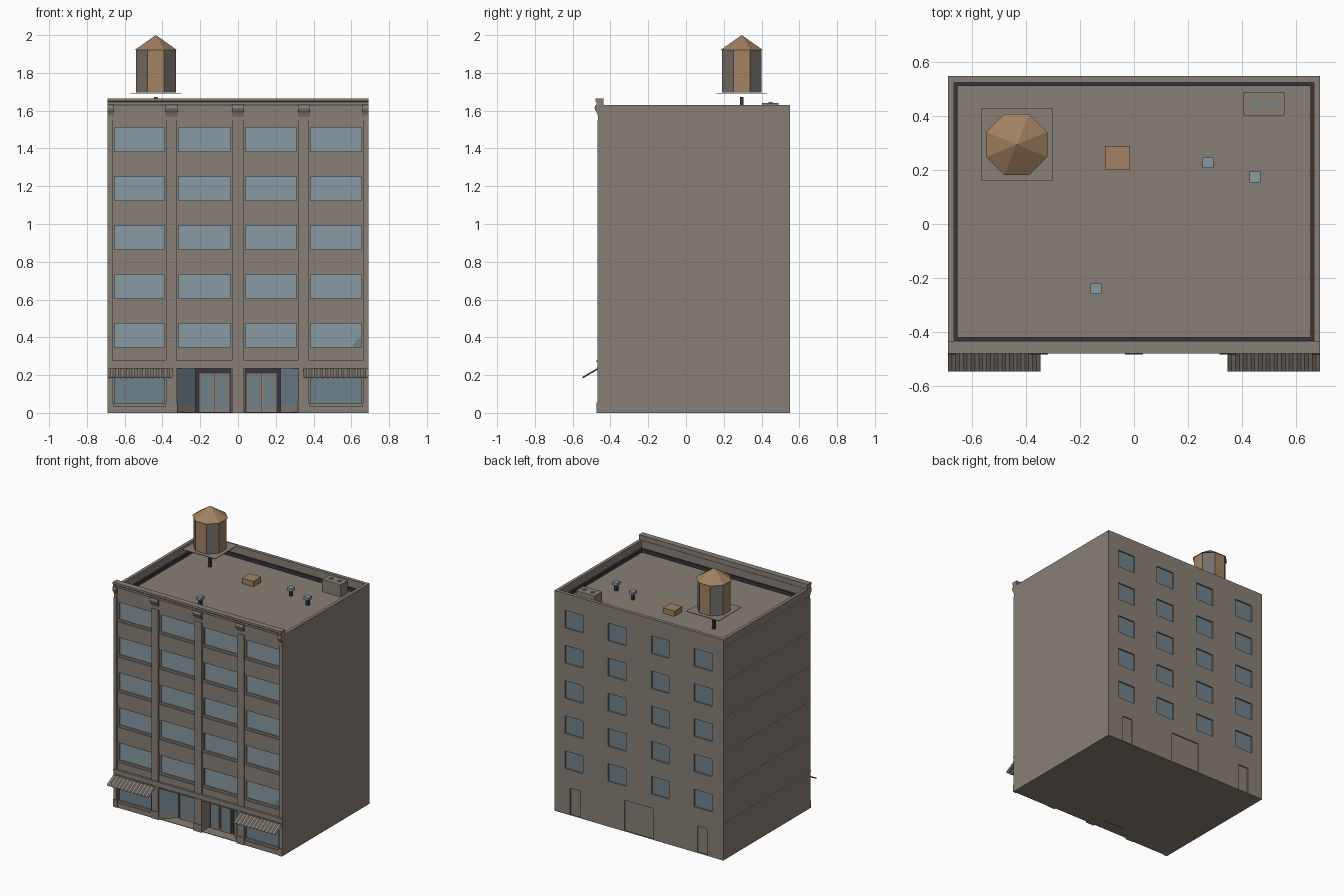
import bpy, bmesh, math
from mathutils import Vector

cube = bpy.data.objects.get("Cube")
if cube:
    bpy.data.objects.remove(cube)


def material(name, rgb):
    m = bpy.data.materials.new(name)
    m.use_nodes = True
    m.diffuse_color = (*rgb, 1)
    m.node_tree.nodes["Principled BSDF"].inputs["Base Color"].default_value = (*rgb, 1)
    return m


WALL = material("taupe masonry", (0.25, 0.215, 0.18))
GLASS = material("pale blue glass", (0.25, 0.32, 0.37))
SHADE = material("dark blue glass", (0.16, 0.22, 0.26))
DARK = material("charcoal metal", (0.04, 0.037, 0.045))
WOOD = material("tan wood", (0.36, 0.225, 0.125))
GREY = material("weathered grey wood", (0.18, 0.16, 0.145))


def finish(name, bm, mats):
    me = bpy.data.meshes.new(name)
    bm.to_mesh(me)
    bm.free()
    for m in mats:
        me.materials.append(m)
    ob = bpy.data.objects.new(name, me)
    bpy.context.scene.collection.objects.link(ob)
    return ob


def box(name, x0, x1, y0, y1, z0, z1, mat=WALL):
    bm = bmesh.new()
    bmesh.ops.create_cube(bm, size=1)
    for v in bm.verts:
        v.co = (x0 if v.co.x < 0 else x1, y0 if v.co.y < 0 else y1, z0 if v.co.z < 0 else z1)
    return finish(name, bm, [mat])


def prism(name, outline, vec, mat):
    """Extrude a closed outline along a vector."""
    bm = bmesh.new()
    f = bm.faces.new([bm.verts.new(p) for p in outline])
    ext = bmesh.ops.extrude_face_region(bm, geom=[f], use_keep_orig=True)
    moved = [g for g in ext["geom"] if isinstance(g, bmesh.types.BMVert)]
    bmesh.ops.translate(bm, verts=moved, vec=vec)
    bmesh.ops.recalc_face_normals(bm, faces=bm.faces)
    return finish(name, bm, [mat])


def relief(name, rects, back):
    """Wall slab in xz whose cells step in and out; later rectangles override earlier ones."""
    mats = [WALL, GLASS, SHADE]
    xs = sorted({round(v, 4) for r in rects for v in r[:2]})
    zs = sorted({round(v, 4) for r in rects for v in r[2:4]})
    out = 1 if rects[0][4] > back else -1
    nx, nz = len(xs) - 1, len(zs) - 1

    def cell(i, k):
        if not (0 <= i < nx and 0 <= k < nz):
            return back, WALL
        cx, cz = (xs[i] + xs[i + 1]) / 2, (zs[k] + zs[k + 1]) / 2
        hit = [r for r in rects if r[0] < cx < r[1] and r[2] < cz < r[3]][-1]
        return hit[4], hit[5]

    bm = bmesh.new()

    def quad(pts, normal, mat=WALL):
        f = bm.faces.new([bm.verts.new(p) for p in pts])
        f.normal_update()
        if f.normal.dot(Vector(normal)) < 0:
            f.normal_flip()
        f.material_index = mats.index(mat)

    for i in range(nx + 1):
        for k in range(nz + 1):
            y, m = cell(i, k)
            x0, z0 = xs[i], zs[k]
            if i < nx and k < nz:
                x1, z1 = xs[i + 1], zs[k + 1]
                for depth, mat, s in ((y, m, out), (back, WALL, -out)):
                    quad([(x0, depth, z0), (x1, depth, z0), (x1, depth, z1), (x0, depth, z1)],
                         (0, s, 0), mat)
            # Jambs, sills and soffits between neighbouring depths
            yl, yd = cell(i - 1, k)[0], cell(i, k - 1)[0]
            if k < nz and abs(yl - y) > 1e-5:
                quad([(x0, y, z0), (x0, yl, z0), (x0, yl, zs[k + 1]), (x0, y, zs[k + 1])],
                     (out * (yl - y), 0, 0))
            if i < nx and abs(yd - y) > 1e-5:
                quad([(x0, y, z0), (x0, yd, z0), (xs[i + 1], yd, z0), (xs[i + 1], y, z0)],
                     (0, 0, out * (yd - y)))
    bmesh.ops.remove_doubles(bm, verts=bm.verts, dist=1e-5)
    return finish(name, bm, mats)


W, FRONT, REAR, ROOF, TOP, STEP = 0.69, -0.468, 0.55, 1.55, 1.63, 0.26
BAYS = [(-0.665, -0.38), (-0.325, -0.03), (0.03, 0.32), (0.375, 0.665)]

# Front facade: piers, spandrels, framed windows, shopfronts and entry recesses
rects = [(-W, W, 0, ROOF, FRONT, WALL)]
for n, (a, b) in enumerate(BAYS):
    rects.append((a, b, 0.28, ROOF, FRONT + 0.01, WALL))
    for k in range(5):
        z = 0.345 + STEP * k
        rects += [(a, b, z - 0.015, z + 0.145, FRONT + 0.016, WALL),
                  (a + 0.01, b - 0.01, z, z + 0.127, FRONT + 0.026, GLASS)]
    if n in (0, 3):
        rects += [(a, b, 0.035, 0.235, FRONT + 0.008, WALL),
                  (a + 0.01, b - 0.01, 0.05, 0.225, FRONT + 0.02, SHADE)]
    else:
        rects.append((a, b, 0, 0.235, -0.37, WALL))
relief("front_facade", rects, -0.35)

# Rear wall with small windows, two service doors and a loading door
rects = [(-W, W, 0, TOP, REAR, WALL), (-0.12, 0.12, 0, 0.23, REAR - 0.008, WALL)]
for s in (-1, 1):
    rects.append((s * 0.52 - 0.042, s * 0.52 + 0.042, 0, 0.2, REAR - 0.008, WALL))
for x in (-0.525, -0.175, 0.18, 0.53):
    for k in range(5):
        z = 0.335 + STEP * k
        rects.append((x - 0.073, x + 0.073, z, z + 0.13, REAR - 0.01, SHADE))
relief("rear_wall", rects, 0.525)

# Side walls, base, roof deck and front parapet
for side, s in (("left", 1), ("right", -1)):
    x0, x1 = sorted((s * 0.667, s * W))
    box(side + "_wall", x0, x1, FRONT + 0.002, REAR - 0.001, 0, TOP)
box("ground_slab", -W + 0.001, W - 0.001, -0.46, REAR - 0.001, 0, 0.004)
box("roof_deck", -0.67, 0.67, -0.45, 0.53, ROOF - 0.03, ROOF)
box("front_parapet", -W, W, FRONT + 0.004, -0.433, ROOF, TOP)
for k in range(6):
    z = 0.265 + STEP * k
    box("floor_joint", -W - 0.001, -W + 0.01, FRONT + 0.01, REAR - 0.01, z, z + 0.006)

# Dark flashing where the parapet meets the roof
for s in (-1, 1):
    x0, x1 = sorted((s * 0.654, s * 0.668))
    box("side_flashing", x0, x1, -0.434, 0.526, ROOF, ROOF + 0.025, DARK)
box("front_flashing", -0.66, 0.66, -0.434, -0.42, ROOF, ROOF + 0.025, DARK)
box("rear_flashing", -0.66, 0.66, 0.512, 0.526, ROOF, ROOF + 0.025, DARK)

# Cornice profile swept across the front, with rounded brackets over the piers
cornice = [(-0.436, 1.625), (-0.436, 1.665), (-0.48, 1.665), (-0.48, 1.65),
           (-0.475, 1.645), (-0.475, 1.635), (-0.47, 1.625)]
prism("cornice", [(-W, y, z) for y, z in cornice], (2 * W, 0, 0), WALL)
bracket = [(-0.46, 1.63), (-0.48, 1.63), (-0.484, 1.615), (-0.479, 1.6), (-0.472, 1.59), (-0.46, 1.56)]
for a, b in [(-W, -0.66), (-0.385, -0.32), (-0.033, 0.033), (0.317, 0.38), (0.66, W)]:
    prism("cornice_bracket", [(a, y, z) for y, z in bracket], (b - a, 0, 0), WALL)
    box("pier_plinth", a, b, FRONT - 0.005, FRONT + 0.01, 0, 0.055)
box("storefront_band", -W, W, FRONT - 0.004, FRONT + 0.01, 0.235, 0.243)
box("storefront_ledge", -W, W, FRONT - 0.006, FRONT + 0.01, 0.27, 0.28)

# Small dark quarter disc in the corner of one window
arc = [(0.65 - 0.042 * math.cos(t * math.pi / 12), FRONT + 0.024, 0.346 + 0.05 * math.sin(t * math.pi / 12))
       for t in range(7)]
prism("window_corner_disc", arc + [(0.65, FRONT + 0.024, 0.346)], (0, 0.002, 0), SHADE)

for side, s in (("left", 1), ("right", -1)):
    # Corrugated sloping awning
    bm = bmesh.new()
    rows = []
    for j in range(49):
        x = s * (0.348 + 0.342 * j / 48)
        wave = 0.003 * math.cos(j * math.pi / 2)
        rows.append([bm.verts.new((x, y, z + wave)) for y, z in ((FRONT, 0.235), (-0.548, 0.188))])
    for p, q in zip(rows, rows[1:]):
        f = bm.faces.new((p[0], p[1], q[1], q[0]))
        f.normal_update()
        if f.normal.z < 0:
            f.normal_flip()
    awning = finish(side + "_awning", bm, [WALL])
    solid = awning.modifiers.new("thickness", 'SOLIDIFY')
    solid.thickness = 0.003

    # Angled display glass beside each recessed entry
    tri = [(s * 0.32, -0.465), (s * 0.225, -0.37), (s * 0.32, -0.37)]
    prism(side + "_display_base", [(x, y, 0) for x, y in tri], (0, 0, 0.04), WALL)
    prism(side + "_display_glass", [(x, y, 0.04) for x, y in tri], (0, 0, 0.195), SHADE)

    # Double doors in a dark frame
    def part(name, a, b, y, z0, z1, mat):
        x0, x1 = sorted((s * a, s * b))
        box(side + name, x0, x1, y, -0.368, z0, z1, mat)
    part("_door_frame", 0.035, 0.225, -0.376, 0, 0.235, DARK)
    for a in (0.046, 0.127):
        part("_door_leaf", a, a + 0.078, -0.381, 0.004, 0.208, WALL)
        part("_door_glass", a + 0.01, a + 0.068, -0.384, 0.02, 0.2, SHADE)

# Water tank: octagonal barrel with alternating staves, cone roof, platform and post
TX, TY = -0.435, 0.295
R = 0.11 / math.cos(math.pi / 8)
for name, r1, r2, z0, z1 in (("tank_barrel", R * 0.96, R * 0.96, 1.695, 1.92),
                             ("tank_roof", R * 1.03, 0, 1.92, 2.0)):
    bm = bmesh.new()
    bmesh.ops.create_cone(bm, cap_ends=True, segments=8, radius1=r1, radius2=r2, depth=z1 - z0)
    off = 0 if abs(abs(bm.verts[:][0].co.x) - abs(bm.verts[:][0].co.y)) > 0.9 * r1 else math.pi / 8
    for v in bm.verts:
        if off == 0:
            c, t = math.cos(math.pi / 8), math.sin(math.pi / 8)
            v.co.x, v.co.y = v.co.x * c - v.co.y * t, v.co.x * t + v.co.y * c
        v.co += Vector((TX, TY, (z0 + z1) / 2))
    bm.normal_update()
    for f in bm.faces:
        diagonal = min(abs(f.normal.x), abs(f.normal.y)) > 0.5
        f.material_index = 1 if name == "tank_barrel" and diagonal else 0
    finish(name, bm, [WOOD, GREY])
box("tank_platform", TX - 0.133, TX + 0.133, TY - 0.133, TY + 0.133, 1.69, 1.694)
box("tank_post", TX - 0.009, TX + 0.009, TY - 0.009, TY + 0.009, ROOF, 1.672, DARK)

# Roof hatch, vents and cooling unit
box("roof_hatch", -0.108, -0.014, 0.2, 0.29, ROOF, 1.59, WOOD)
for x, y in ((0.275, 0.227), (0.449, 0.174), (-0.141, -0.24)):
    box("vent_post", x - 0.01, x + 0.01, y - 0.01, y + 0.01, ROOF, 1.592, DARK)
    box("vent_cap", x - 0.02, x + 0.02, y - 0.02, y + 0.02, 1.592, 1.614, GLASS)
box("cooling_unit", 0.406, 0.558, 0.402, 0.49, ROOF, 1.64)
for x in (0.449, 0.519):
    box("cooling_fan", x - 0.011, x + 0.011, 0.437, 0.459, 1.64, 1.645, SHADE)
